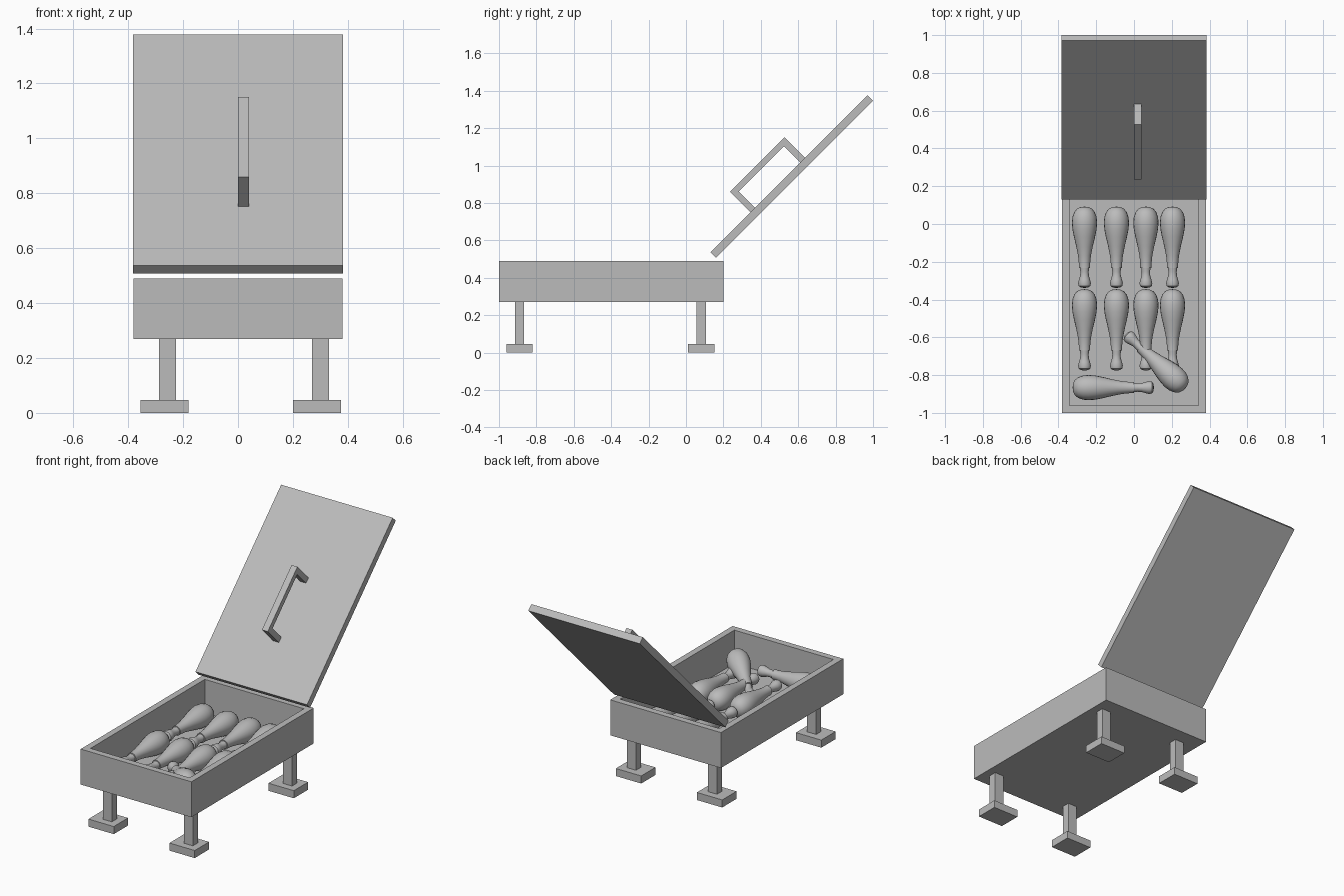
import bpy, bmesh, math
from mathutils import Matrix, Vector

if "Cube" in bpy.data.objects:
    bpy.data.objects.remove(bpy.data.objects["Cube"])

grey = bpy.data.materials.new("plain grey")
grey.diffuse_color = (0.5, 0.5, 0.5, 1)
grey.use_nodes = True
grey.node_tree.nodes["Principled BSDF"].inputs["Base Color"].default_value = grey.diffuse_color


def finish(name, bm):
    bmesh.ops.recalc_face_normals(bm, faces=bm.faces)
    mesh = bpy.data.meshes.new(name)
    bm.to_mesh(mesh)
    bm.free()
    mesh.materials.append(grey)
    ob = bpy.data.objects.new(name, mesh)
    bpy.context.collection.objects.link(ob)
    return ob


def box(name, x, y, z, matrix=None):
    """Box from (low, high) ranges on each axis."""
    bm = bmesh.new()
    size = [r[1] - r[0] for r in (x, y, z)]
    mid = [(r[1] + r[0]) / 2 for r in (x, y, z)]
    bmesh.ops.create_cube(bm, size=1, matrix=Matrix.Translation(mid) @ Matrix.Diagonal((*size, 1)))
    if matrix:
        bm.transform(matrix)
    return finish(name, bm)


# Open tray: a box whose top is inset and pushed down to the floor
tray = box("grill_tray", (-0.38, 0.38), (-1, 0.2), (0.27, 0.49))
bm = bmesh.new()
bm.from_mesh(tray.data)
top = max(bm.faces, key=lambda f: f.calc_center_median().z)
bmesh.ops.inset_region(bm, faces=[top], thickness=0.056)
floor = bmesh.ops.extrude_discrete_faces(bm, faces=[top])["faces"][0]
for v in floor.verts:
    v.co.z = 0.283
bm.to_mesh(tray.data)
bm.free()

# Legs with square feet
for side, x in (("left", -0.257), ("right", 0.3)):
    for end, y in (("front", -0.89), ("back", 0.082)):
        box(f"{end}_{side}_leg", (x - 0.031, x + 0.031), (y - 0.025, y + 0.025), (0.04, 0.275))
        fx = x - 0.011 if side == "left" else x - 0.012
        box(f"{end}_{side}_foot", (fx - 0.087, fx + 0.087), (y - 0.07, y + 0.07), (0, 0.047))

# Lid and handle, built flat and tilted 45 degrees
tilt = Matrix.Rotation(math.radians(45), 4, 'X')
box("lid", (-0.383, 0.383), (0.472, 1.66), (0.246, 0.288), tilt)
box("handle_grip", (0, 0.04), (0.774, 1.186), (0.41, 0.442), tilt)
box("handle_lower_post", (0, 0.04), (0.774, 0.809), (0.285, 0.411), tilt)
box("handle_upper_post", (0, 0.04), (1.151, 1.186), (0.285, 0.411), tilt)

# Drumstick outline: distance from the fat end, radius
MEAT = [(0, 0), (0.003, 0.022), (0.012, 0.041), (0.03, 0.055), (0.055, 0.064), (0.085, 0.067),
        (0.12, 0.064), (0.16, 0.056), (0.21, 0.044), (0.26, 0.034), (0.3, 0.03), (0.325, 0.03), (0.327, 0.0)]
BONE = [(0.32, 0.0), (0.32, 0.025), (0.345, 0.022), (0.365, 0.023), (0.385, 0.029),
        (0.405, 0.034), (0.42, 0.031), (0.429, 0.018), (0.43, 0)]
SIDES = 20


def lathe(bm, profile):
    verts = [bm.verts.new((r, 0, t)) for t, r in profile]
    edges = [bm.edges.new(pair) for pair in zip(verts, verts[1:])]
    bmesh.ops.spin(bm, geom=verts + edges, cent=(0, 0, 0), axis=(0, 0, 1),
                   angle=math.tau, steps=SIDES, use_merge=True)


def drumstick(name, start, direction):
    """Place a drumstick with its fat end at start, pointing along direction."""
    bm = bmesh.new()
    lathe(bm, MEAT)
    lathe(bm, BONE)
    bmesh.ops.remove_doubles(bm, verts=bm.verts, dist=0.0003)
    turn = Vector(direction).to_track_quat('Z', 'Y').to_matrix().to_4x4()
    bm.transform(Matrix.Translation(start) @ turn)
    ob = finish(name, bm)
    bpy.ops.object.select_all(action='DESELECT')
    bpy.context.view_layer.objects.active = ob
    ob.select_set(True)
    bpy.ops.object.shade_smooth_by_angle(angle=math.radians(40))


# Two rows of four, then two loose ones near the front
for row, y in (("back", 0.092), ("front", -0.345)):
    for i, x in enumerate((-0.262, -0.093, 0.063, 0.204)):
        drumstick(f"{row}_row_drumstick_{i + 1}", (x, y, 0.342), (0, -1, 0))
drumstick("sideways_drumstick", (-0.325, -0.866, 0.342), (1, 0, 0))
drumstick("leaning_drumstick", (0.27, -0.87, 0.40), (-0.74, 0.68, -0.2))
